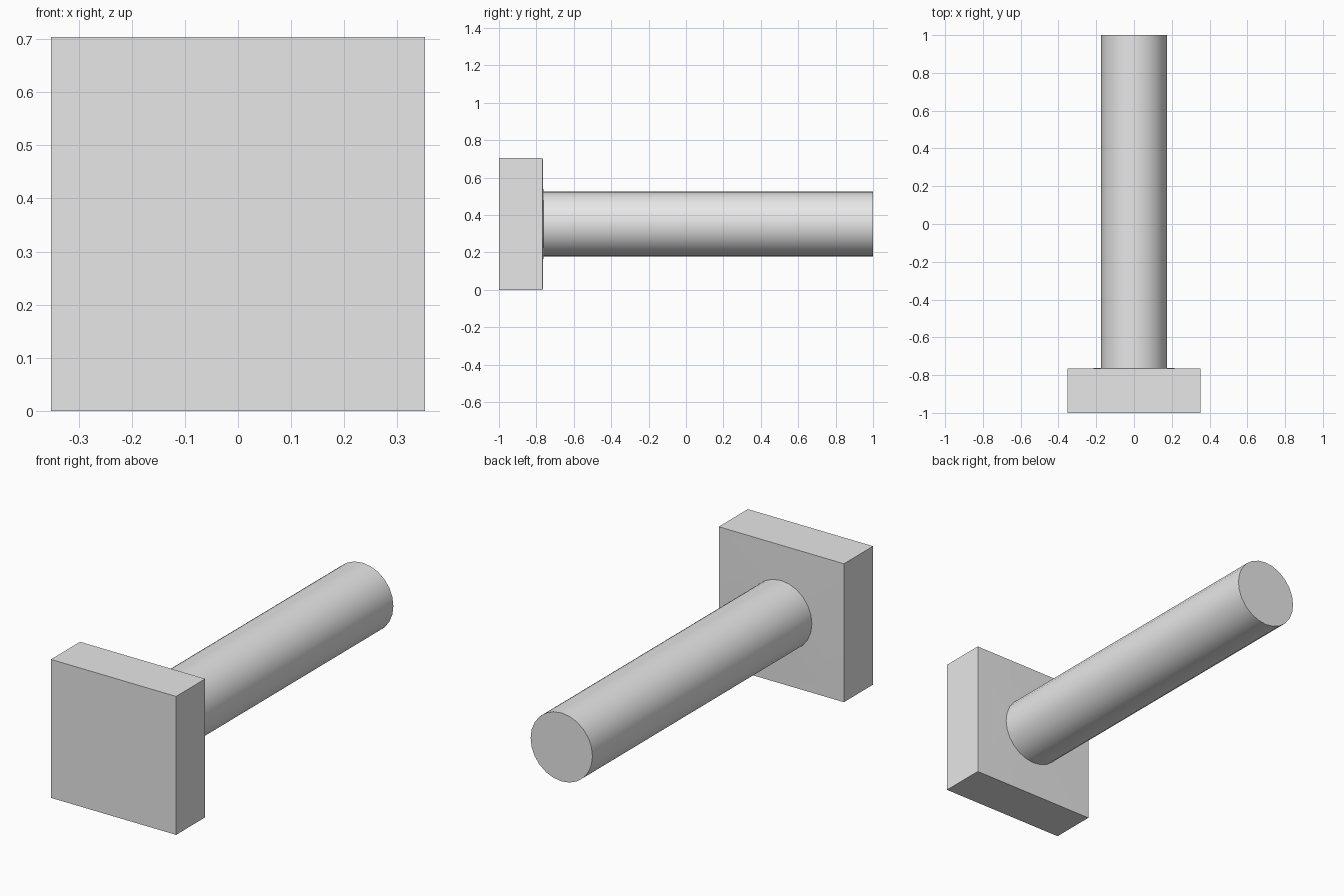
import bpy
import bmesh
import math

default = bpy.data.objects.get("Cube")
if default:
    bpy.data.objects.remove(default, do_unlink=True)

HALF = 0.352          # half width of the square head
FRONT, HEAD_BACK, SEAT, TIP = -1.0, -0.766, -0.763, 1.0
RADIUS = 0.174
SIDES = 24
QUARTER = SIDES // 4

steel = bpy.data.materials.new("plain_grey_steel")
steel.use_nodes = True
steel.diffuse_color = (0.8, 0.8, 0.8, 1)
steel.node_tree.nodes["Principled BSDF"].inputs["Base Color"].default_value = (0.8, 0.8, 0.8, 1)

bm = bmesh.new()


def ring(y, radius, count, start=0.0):
    """Ring of vertices around the bolt axis."""
    angles = [start + math.tau * i / count for i in range(count)]
    return [bm.verts.new((radius * math.cos(a), y, HALF + radius * math.sin(a)))
            for a in angles]


def wall(a, b):
    """Quads joining two rings of equal size."""
    n = len(a)
    for i in range(n):
        bm.faces.new((a[i], a[(i + 1) % n], b[(i + 1) % n], b[i]))


# Square head
corner = HALF * math.sqrt(2)
front = ring(FRONT, corner, 4, math.pi / 4)
back = ring(HEAD_BACK, corner, 4, math.pi / 4)
bm.faces.new(front)
wall(front, back)

# Very slightly raised seat fanning from the head corners to the shank
base = ring(SEAT, RADIUS, SIDES)
for k in range(4):
    for i in range(k * QUARTER, (k + 1) * QUARTER):
        bm.faces.new((back[k], base[i], base[(i + 1) % SIDES]))
    bm.faces.new((back[k], back[(k + 1) % 4], base[(k + 1) * QUARTER % SIDES]))

# Round shank with a flat end
tip = ring(TIP, RADIUS, SIDES)
wall(base, tip)
bm.faces.new(tip)

bmesh.ops.recalc_face_normals(bm, faces=bm.faces[:])
mesh = bpy.data.meshes.new("square_head_bolt")
bm.to_mesh(mesh)
bm.free()
mesh.materials.append(steel)

bolt = bpy.data.objects.new("square_head_bolt", mesh)
bpy.context.collection.objects.link(bolt)
bpy.ops.object.select_all(action="DESELECT")
bolt.select_set(True)
bpy.context.view_layer.objects.active = bolt
bpy.ops.object.shade_smooth_by_angle(angle=math.radians(30))
